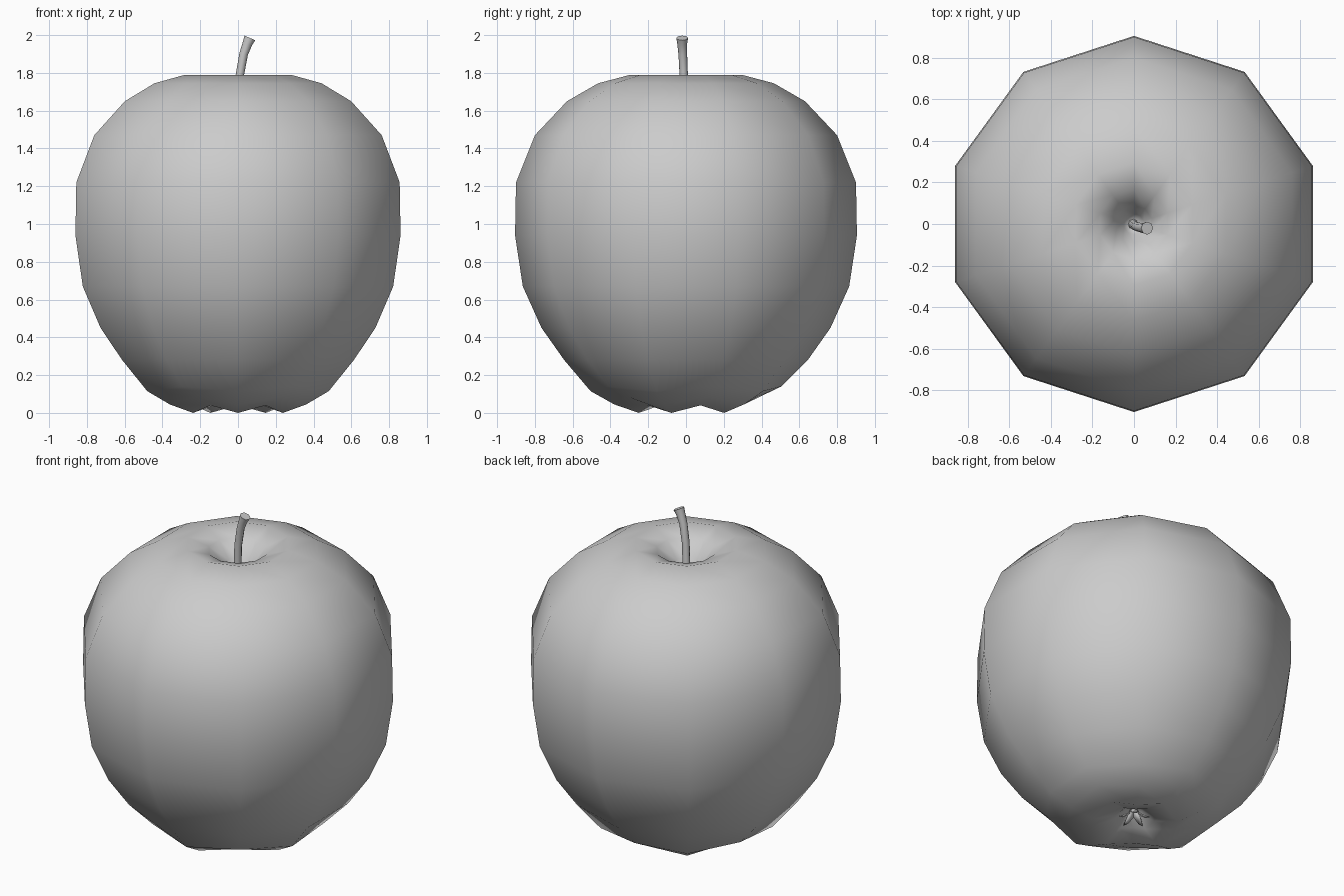
import bpy, bmesh
from math import sin, cos, pi, radians
from mathutils import Vector

if "Cube" in bpy.data.objects:
    bpy.data.objects.remove(bpy.data.objects["Cube"])


def make_object(name, bm):
    bmesh.ops.recalc_face_normals(bm, faces=bm.faces[:])
    mesh = bpy.data.meshes.new(name)
    bm.to_mesh(mesh)
    bm.free()
    obj = bpy.data.objects.new(name, mesh)
    bpy.context.collection.objects.link(obj)
    return obj


def bridge(bm, a, b):
    n = len(a)
    for i in range(n):
        bm.faces.new((a[i], a[(i + 1) % n], b[(i + 1) % n], b[i]))


def fan(bm, ring, tip):
    for i in range(len(ring)):
        bm.faces.new((ring[i], ring[(i + 1) % len(ring)], tip))


# Apple body: ten-sided profile (radius, z on lobes, z in valleys)
profile = [
    (0.05, 1.57, 1.57), (0.09, 1.66, 1.66), (0.17, 1.75, 1.75),
    (0.295, 1.79, 1.79), (0.465, 1.745, 1.745), (0.63, 1.65, 1.65),
    (0.80, 1.47, 1.47), (0.90, 1.22, 1.22), (0.905, 0.94, 0.94),
    (0.864, 0.67, 0.67), (0.765, 0.45, 0.45), (0.645, 0.28, 0.28),
    (0.505, 0.115, 0.14), (0.38, 0.045, 0.085), (0.25, 0.0, 0.04),
    (0.12, 0.045, 0.065), (0.05, 0.11, 0.115),
]
bm = bmesh.new()
rings = []
for r, lobe, valley in profile:
    ring = []
    for i in range(10):
        a = -pi / 2 + i * pi / 5
        ring.append(bm.verts.new((r * cos(a), r * sin(a), valley if i % 2 else lobe)))
    rings.append(ring)
for a, b in zip(rings, rings[1:]):
    bridge(bm, a, b)
fan(bm, rings[0], bm.verts.new((0, 0, 1.52)))
fan(bm, rings[-1], bm.verts.new((0, 0, 0.14)))
body = make_object("apple_body", bm)
body.data.shade_smooth()

# Stem: bent tapered tube with a flared, tilted end
path = [(-0.005, 0.0, 1.50, 0.026), (0.0, -0.005, 1.64, 0.022),
        (0.01, -0.012, 1.79, 0.022), (0.03, -0.017, 1.90, 0.023),
        (0.05, -0.02, 1.955, 0.026), (0.063, -0.02, 1.985, 0.031)]
bm = bmesh.new()
rings = []
for k, (x, y, z, r) in enumerate(path):
    lo, hi = path[max(k - 1, 0)], path[min(k + 1, len(path) - 1)]
    d = (Vector(hi[:3]) - Vector(lo[:3])).normalized()
    u = d.cross(Vector((0, 1, 0))).normalized()
    v = d.cross(u)
    rings.append([bm.verts.new(Vector((x, y, z)) + r * (cos(t) * u + sin(t) * v))
                  for t in (j * pi / 4 for j in range(8))])
for a, b in zip(rings, rings[1:]):
    bridge(bm, a, b)
bm.faces.new(rings[0])
bm.faces.new(rings[-1])
stem = make_object("stem", bm)
stem.data.shade_smooth()
stem.data.set_sharp_from_angle(angle=radians(50))

# Calyx: five little pointed sepals in the lower hollow
bm = bmesh.new()
for i in range(5):
    a = -pi / 2 + i * 2 * pi / 5
    out, side = Vector((cos(a), sin(a), 0)), Vector((-sin(a), cos(a), 0))
    prev = None
    for r, z, w in [(0.008, 0.13, 0.012), (0.03, 0.085, 0.02), (0.065, 0.06, 0.012)]:
        c = out * r + Vector((0, 0, z))
        pair = [bm.verts.new(c - side * w), bm.verts.new(c + side * w)]
        if prev:
            bm.faces.new((prev[0], prev[1], pair[1], pair[0]))
        prev = pair
    tip = bm.verts.new(out * 0.09 + Vector((0, 0, 0.055)))
    bm.faces.new((prev[0], prev[1], tip))
calyx = make_object("calyx", bm)
calyx.data.shade_smooth()
thick = calyx.modifiers.new("thickness", 'SOLIDIFY')
thick.thickness = 0.005
